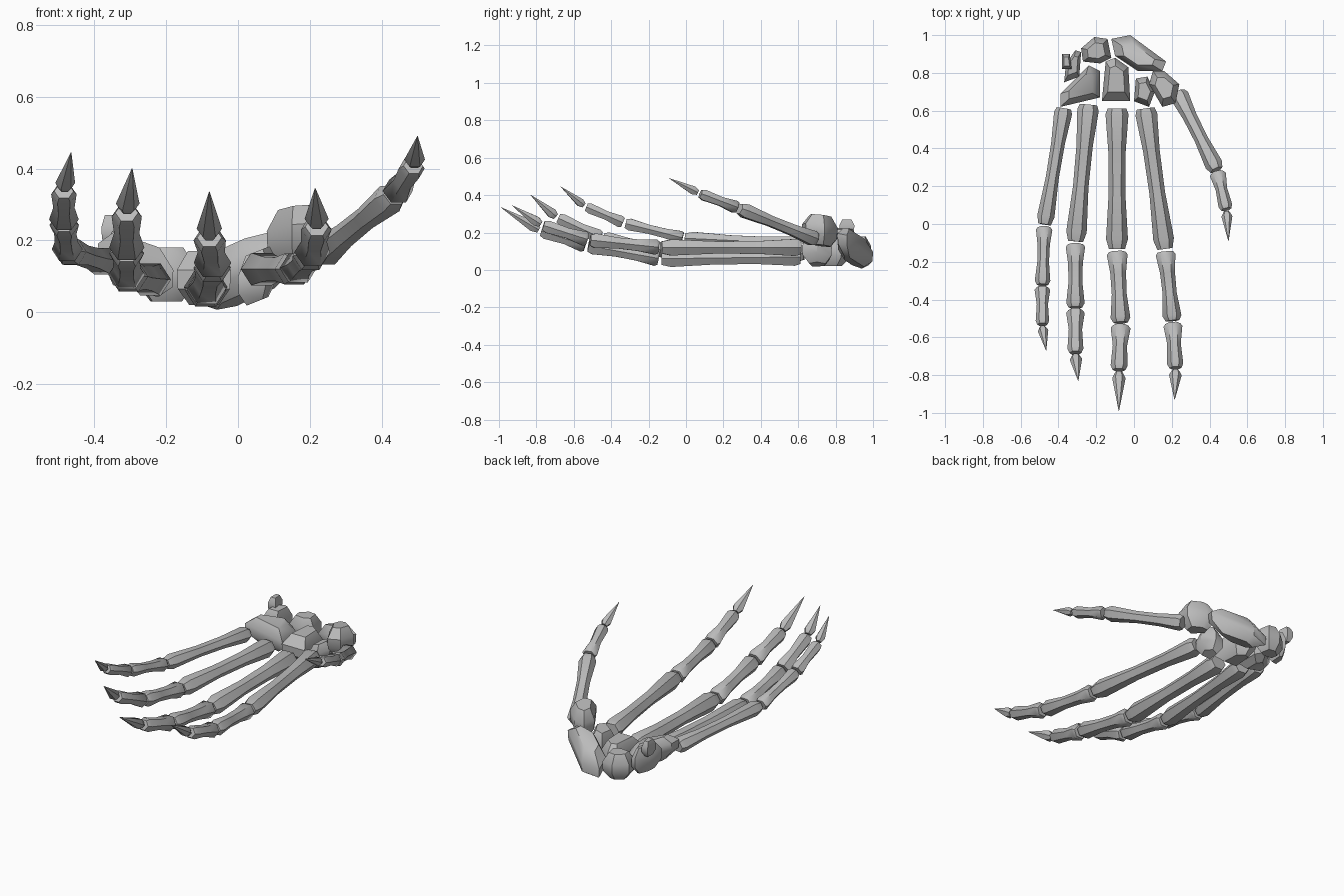
import bpy, bmesh, math
from mathutils import Vector

if "Cube" in bpy.data.objects:
    bpy.data.objects.remove(bpy.data.objects["Cube"], do_unlink=True)

bone_grey = bpy.data.materials.new("bone grey")
bone_grey.use_nodes = True
bone_grey.diffuse_color = (0.5, 0.5, 0.5, 1)
bone_grey.node_tree.nodes["Principled BSDF"].inputs["Base Color"].default_value = (0.5, 0.5, 0.5, 1)


def finish(name, bm, angle):
    bmesh.ops.recalc_face_normals(bm, faces=bm.faces)
    mesh = bpy.data.meshes.new(name)
    bm.to_mesh(mesh)
    bm.free()
    mesh.materials.append(bone_grey)
    obj = bpy.data.objects.new(name, mesh)
    bpy.context.collection.objects.link(obj)
    bpy.ops.object.select_all(action="DESELECT")
    obj.select_set(True)
    bpy.context.view_layer.objects.active = obj
    bpy.ops.object.shade_smooth_by_angle(angle=math.radians(angle))


def loft(name, rings, angle):
    """Skin a stack of equally sized vertex rings and cap both ends."""
    bm = bmesh.new()
    loops = [[bm.verts.new(p) for p in ring] for ring in rings]
    for low, high in zip(loops, loops[1:]):
        for i in range(len(low)):
            j = (i + 1) % len(low)
            bm.faces.new((low[i], low[j], high[j], high[i]))
    bm.faces.new(loops[0])
    bm.faces.new(loops[-1])
    finish(name, bm, angle)


# Bone profiles: (position along the bone, relative radius)
LONG = [(0, 0.8), (0.04, 1), (0.3, 0.76), (0.6, 0.72), (0.93, 0.95), (1, 0.7)]
SHORT = [(0, 0.8), (0.06, 1), (0.45, 0.72), (0.9, 0.86), (1, 0.65)]
CLAW = [(0, 0.6), (0.15, 1), (1, 0.03)]
SEGMENTS = {
    "metacarpal": (LONG, 1.0),
    "first_phalanx": (LONG, 0.9),
    "middle_phalanx": (SHORT, 0.86),
    "fingertip": (CLAW, 0.58),
}


def bone(name, start, end, radius, profile, sides=6):
    start, end = Vector(start), Vector(end)
    axis = (end - start).normalized()
    across = axis.cross(Vector((0, 0, 1))).normalized()
    over = across.cross(axis)
    start, end = start + axis * 0.008, end - axis * 0.008
    if profile is CLAW:
        end += axis * 0.008
    rings = []
    for t, scale in profile:
        centre = start.lerp(end, t)
        rings.append([
            centre + radius * scale * (across * math.cos(a) + over * math.sin(a) * 0.9)
            for a in (math.tau * i / sides for i in range(sides))
        ])
    loft(name, rings, 50)


# Each finger: radius and its joints from wrist to tip
FINGERS = {
    "thumb": (0.05, [(0.23, 0.7, 0.16), (0.44, 0.28, 0.33), (0.49, 0.07, 0.41), (0.5, -0.09, 0.49)]),
    "index": (0.058, [(0.06, 0.62, 0.12), (0.165, -0.14, 0.12), (0.205, -0.52, 0.16),
                      (0.22, -0.77, 0.24), (0.215, -0.93, 0.345)]),
    "middle": (0.061, [(-0.09, 0.62, 0.07), (-0.09, -0.14, 0.06), (-0.07, -0.53, 0.13),
                       (-0.08, -0.78, 0.21), (-0.08, -0.99, 0.335)]),
    "ring": (0.057, [(-0.24, 0.64, 0.09), (-0.31, -0.1, 0.1), (-0.31, -0.45, 0.17),
                     (-0.31, -0.69, 0.28), (-0.295, -0.83, 0.4)]),
    "little": (0.048, [(-0.37, 0.62, 0.14), (-0.475, -0.01, 0.17), (-0.485, -0.33, 0.25),
                       (-0.485, -0.54, 0.34), (-0.465, -0.67, 0.445)]),
}
for finger, (radius, joints) in FINGERS.items():
    parts = [p for p in SEGMENTS if finger != "thumb" or p != "first_phalanx"]
    for part, start, end in zip(parts, joints, joints[1:]):
        profile, scale = SEGMENTS[part]
        bone(finger + "_" + part, start, end, radius * scale, profile)


def wrist_bone(name, outline, low, high, slope=(0, 0)):
    """Faceted pebble: an outline from above, narrowed at top and bottom."""
    cx = sum(p[0] for p in outline) / len(outline)
    cy = sum(p[1] for p in outline) / len(outline)
    rings = []
    for t, scale in ((0, 0.55), (0.3, 0.97), (0.65, 1), (1, 0.6)):
        ring = []
        for x, y in outline:
            dx, dy = (x - cx) * scale, (y - cy) * scale
            z = low + (high - low) * t + slope[0] * dx + slope[1] * dy
            ring.append((cx + dx, cy + dy, z))
        rings.append(ring)
    loft(name, rings, 40)


# Wrist bones: outline, bottom, top, tilt along x and y
wrist_bone("thumb_base_bone", [(0.08, 0.74), (0.1, 0.81), (0.16, 0.81), (0.24, 0.74),
                               (0.22, 0.64), (0.15, 0.62)], 0.13, 0.29, (0.1, -0.1))
wrist_bone("index_base_bone", [(0, 0.65), (0.01, 0.77), (0.07, 0.78), (0.11, 0.7), (0.08, 0.62)],
           0.03, 0.17, (0.4, 0))
wrist_bone("middle_base_bone", [(-0.17, 0.65), (-0.15, 0.86), (-0.1, 0.88), (-0.03, 0.83),
                                (-0.02, 0.65)], 0.02, 0.17)
wrist_bone("ring_base_bone", [(-0.39, 0.62), (-0.39, 0.69), (-0.24, 0.84), (-0.18, 0.81),
                              (-0.18, 0.67)], 0.06, 0.2, (-0.35, 0))
wrist_bone("thumb_side_wrist_bone", [(-0.12, 0.98), (-0.02, 1), (0.17, 0.86), (0.15, 0.81),
                                     (0.02, 0.81), (-0.1, 0.89)], 0.04, 0.19, (0.25, -0.3))
wrist_bone("centre_wrist_bone", [(-0.28, 0.93), (-0.21, 0.99), (-0.14, 0.98), (-0.12, 0.88),
                                 (-0.18, 0.85), (-0.27, 0.86)], 0.03, 0.18)
wrist_bone("outer_wrist_bone", [(-0.37, 0.75), (-0.36, 0.85), (-0.31, 0.92), (-0.28, 0.91),
                                (-0.29, 0.78)], 0.07, 0.22, (-0.2, 0))
wrist_bone("pea_shaped_bone", [(-0.38, 0.82), (-0.38, 0.9), (-0.34, 0.9), (-0.33, 0.82)], 0.18, 0.27)
